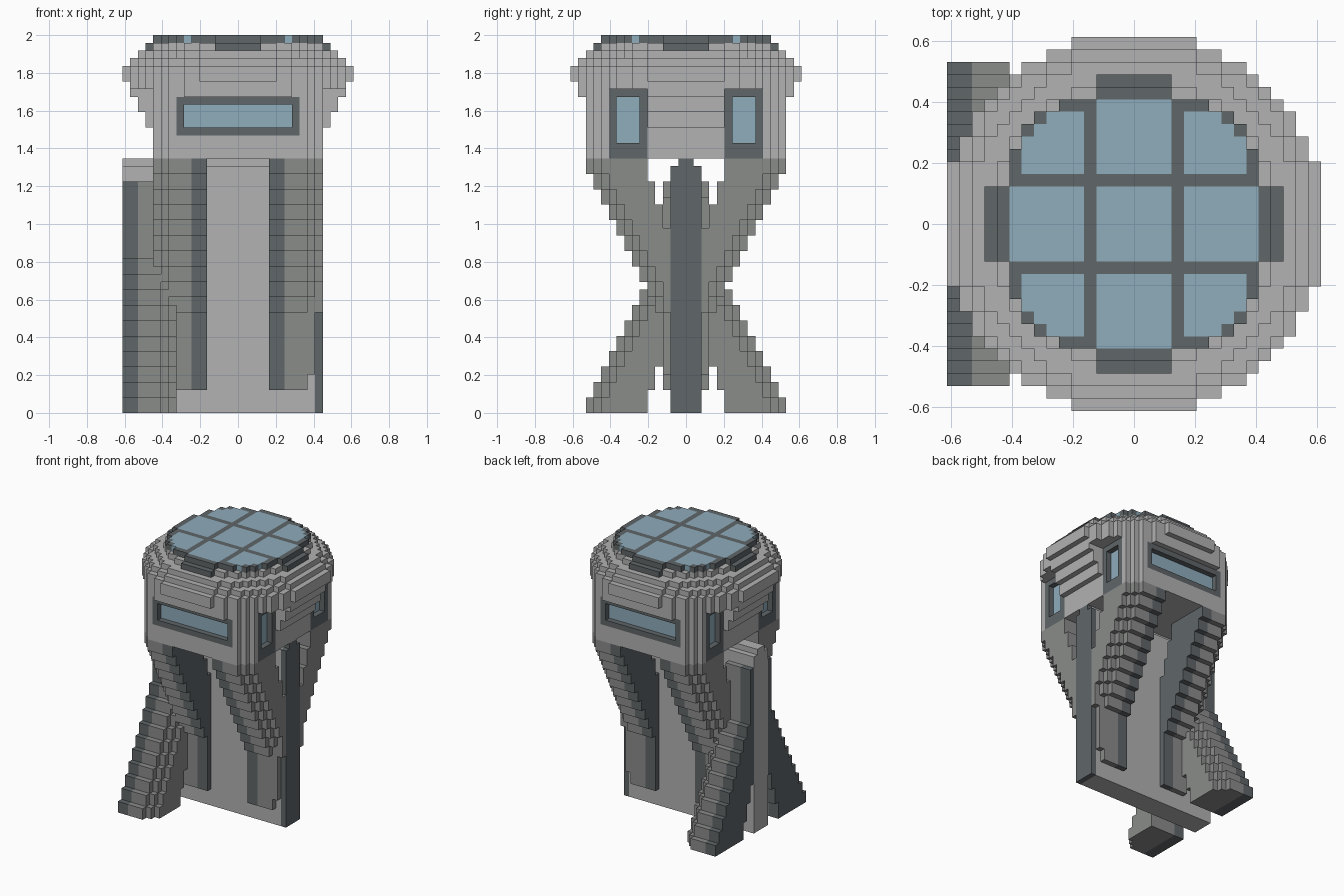
import bpy, bmesh, math
from mathutils import Vector

cube = bpy.data.objects.get("Cube")
if cube:
    bpy.data.objects.remove(cube, do_unlink=True)

U = 2 / 49  # size of one block


def material(name, rgb):
    m = bpy.data.materials.new(name)
    m.use_nodes = True
    m.diffuse_color = (*rgb, 1)
    m.node_tree.nodes["Principled BSDF"].inputs["Base Color"].default_value = (*rgb, 1)
    return m


MATS = [material("light_grey", (0.445, 0.445, 0.445)),
        material("mid_grey", (0.255, 0.262, 0.255)),
        material("dark_slate", (0.115, 0.132, 0.14)),
        material("blue_glass", (0.275, 0.418, 0.503))]
LIGHT, MID, DARK, GLASS = range(4)

DIRS = [Vector(d) for d in ((1, 0, 0), (-1, 0, 0), (0, 1, 0), (0, -1, 0), (0, 0, 1), (0, 0, -1))]


def blocks(name, lo, hi, rule):
    """Stepped solid: rule(x, y, z) gives the colour of the block with that centre, or None."""
    cells = {}
    for i in range(lo[0], hi[0]):
        for j in range(lo[1], hi[1]):
            for k in range(lo[2], hi[2]):
                c = rule(i + .5, j + .5, k + .5)
                if c is not None:
                    cells[i, j, k] = c
    bm = bmesh.new()
    verts = {}
    for (i, j, k), colour in cells.items():
        centre = Vector((i + .5, j + .5, k + .5))
        for d in DIRS:
            if (i + int(d.x), j + int(d.y), k + int(d.z)) in cells:
                continue
            a = Vector((d.y, d.z, d.x)) / 2
            b = d.cross(a)
            corners = []
            for s, t in ((1, 1), (-1, 1), (-1, -1), (1, -1)):
                p = centre + d / 2 + a * s + b * t
                key = tuple(round(v) for v in p)
                if key not in verts:
                    verts[key] = bm.verts.new(Vector(key) * U)
                corners.append(verts[key])
            bm.faces.new(corners).material_index = colour
    # merge flat areas of one colour
    bm.normal_update()
    bmesh.ops.dissolve_limit(bm, angle_limit=math.radians(1), verts=bm.verts[:],
                             edges=bm.edges[:], delimit={'MATERIAL'})
    mesh = bpy.data.meshes.new(name)
    bm.to_mesh(mesh)
    bm.free()
    for m in MATS:
        mesh.materials.append(m)
    ob = bpy.data.objects.new(name, mesh)
    bpy.context.collection.objects.link(ob)
    return ob


# Central wall with a dark end on the left side
def wall(x, y, z):
    if z > 32 and abs(y) > 1:
        return None
    return DARK if x > 10 else LIGHT


blocks("central_wall", (-15, -2, 0), (11, 2, 33), wall)


# Stepped diagonal brace, rising outwards from the wall to the head
def brace(x, y, z):
    y = abs(y)
    inner = 5 if z > 30 else 4 if z > 27 else 3 if z > 24 else 2
    corner = 2 if x > 10 else 1 if x > 9 else 0
    lowest = 13 if x > 10 else 5 if x > 9 else 3
    outer = max(13 - (33 - z) // 2 - corner, 3 if z > lowest else 0)
    if z < 3 or not inner < y < outer:
        return None
    return DARK if x < 6 else MID


for side, sign in (("front", -1), ("back", 1)):
    lo_y, hi_y = (-13, -2) if sign < 0 else (2, 13)
    blocks(side + "_left_brace", (4, lo_y, 3), (11, hi_y, 33), brace)
    blocks(side + "_right_brace", (-11, lo_y, 3), (-4, hi_y, 33),
           lambda x, y, z: brace(-x, y, z))
    # Splayed legs: the same shape upside down, on the right side
    blocks(side + "_splayed_leg", (-15, lo_y, 0), (-8, hi_y, 30),
           lambda x, y, z: brace(x + 19, y, 33 - z))

# Head layers: bottom, top, half width, half depth, squared radius
LAYERS = [(33, 37, 11, 13, 234), (37, 39, 12, 13, 234), (39, 41, 13, 13, 234),
          (41, 43, 14, 14, 234), (43, 45, 15, 15, 234), (45, 46, 14, 14, 206),
          (46, 47, 13, 13, 180), (47, 48, 11, 11, 134)]


def head(x, y, z):
    x, y = abs(x), abs(y)
    w, d, r2 = next(l[2:] for l in LAYERS if l[0] < z < l[1])
    if z < 42 and y > 5:
        w = 11
    if x > w or y > d or x * x + y * y > r2:
        return None
    # long windows on front and back
    if y > 11 and x < 8 and 36 < z < 41:
        if x < 7 and 37 < z < 40:
            return None if y > 12 else GLASS
        return DARK if y > 12 else LIGHT
    # pairs of tall windows on both sides
    if x > 9 and 5 < y < 10 and z < 42:
        if 6 < y < 9 and 35 < z < 41:
            return None if x > 10 else GLASS
        return DARK if x > 10 else LIGHT
    return LIGHT


blocks("head", (-15, -15, 33), (15, 15, 48), head)


# Glazed roof with crossing bars and four rim plates
def roof(x, y, z):
    x, y = abs(x), abs(y)
    far, near = max(x, y), min(x, y)
    if z < 48:
        return DARK if 10 < far < 12 and near < 3 else None
    if far > 10:
        return DARK if far < 11 and near < 3 else None
    if far * far + near * near > 130:
        return None
    if 3 < x < 4 or 3 < y < 4:
        return DARK
    if near < 3:
        return GLASS
    return GLASS if far < 9 and x * x + y * y < 115 else DARK


blocks("glazed_roof", (-12, -12, 47), (12, 12, 49), roof)
